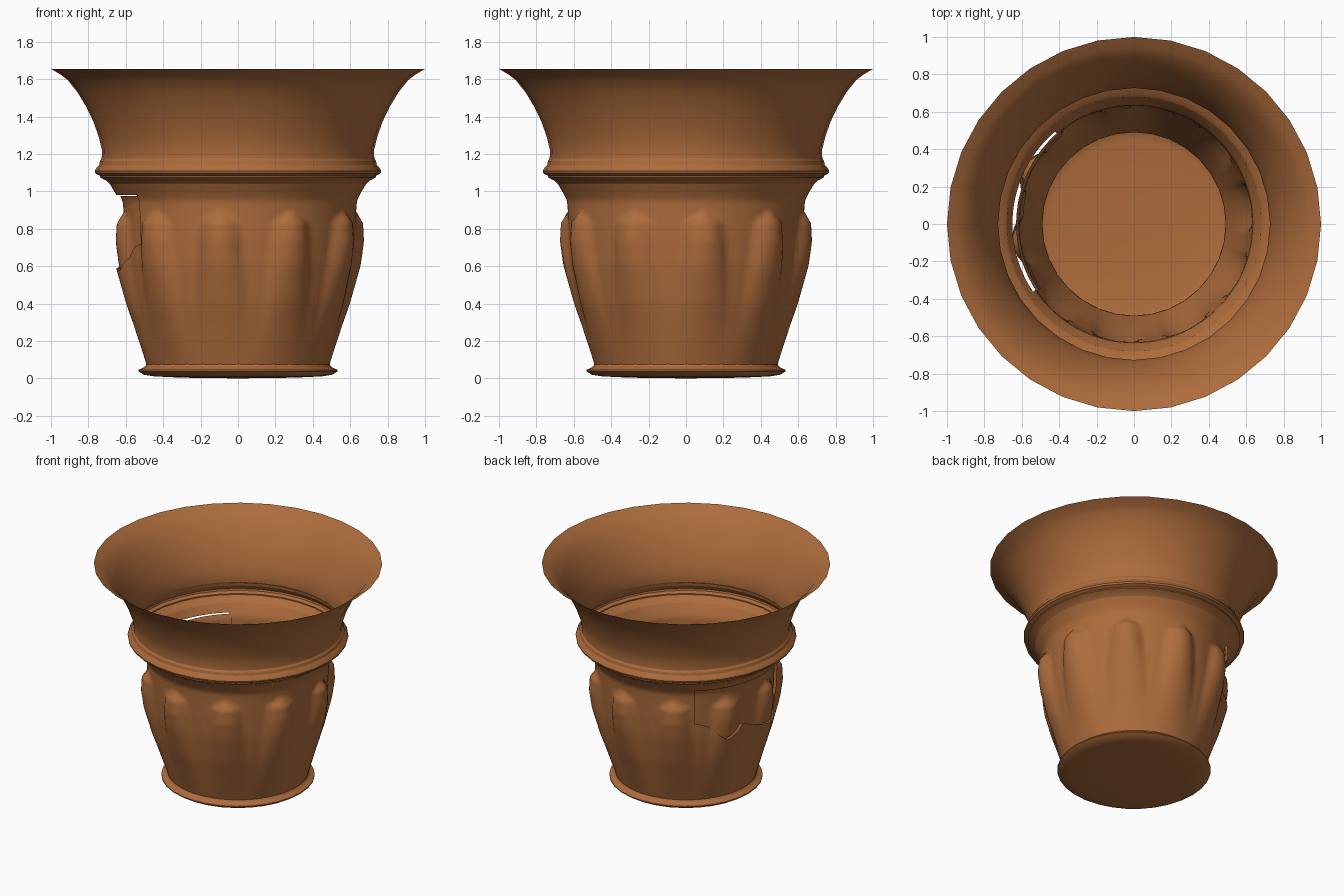
import bpy, bmesh, math

if "Cube" in bpy.data.objects:
    bpy.data.objects.remove(bpy.data.objects["Cube"])

clay = bpy.data.materials.new("terracotta")
clay.diffuse_color = (0.42, 0.15, 0.045, 1)
clay.use_nodes = True
clay.node_tree.nodes["Principled BSDF"].inputs["Base Color"].default_value = clay.diffuse_color


def lerp(pts, x):
    """Piecewise linear lookup in a list of (x, value) pairs."""
    if x <= pts[0][0]:
        return pts[0][1]
    for (a, va), (b, vb) in zip(pts, pts[1:]):
        if x <= b:
            return va + (vb - va) * (x - a) / (b - a)
    return pts[-1][1]


def make_object(name, bm, angle=30):
    me = bpy.data.meshes.new(name)
    bm.to_mesh(me)
    bm.free()
    ob = bpy.data.objects.new(name, me)
    bpy.context.collection.objects.link(ob)
    me.materials.append(clay)
    bpy.ops.object.select_all(action='DESELECT')
    ob.select_set(True)
    bpy.context.view_layer.objects.active = ob
    bpy.ops.object.shade_smooth_by_angle(angle=math.radians(angle))
    return ob


def lathe(name, profile, sides=32):
    bm = bmesh.new()
    vs = [bm.verts.new((r, 0, z)) for r, z in profile]
    es = [bm.edges.new(p) for p in zip(vs, vs[1:])]
    bmesh.ops.spin(bm, geom=vs + es, cent=(0, 0, 0), axis=(0, 0, 1),
                   angle=2 * math.pi, steps=sides, use_duplicate=False)
    bmesh.ops.remove_doubles(bm, verts=bm.verts, dist=1e-4)
    bmesh.ops.recalc_face_normals(bm, faces=bm.faces)
    return make_object(name, bm)


# Wall: plain radius, leaf bulge height, leaf half width (degrees) by height
WALL = [(0.075, 0.49), (0.2, 0.525), (0.4, 0.578), (0.6, 0.613), (0.75, 0.625),
        (0.9, 0.632), (0.95, 0.636), (0.98, 0.65), (1.04, 0.685)]
BULGE = [(0.1, 0), (0.3, 0.014), (0.5, 0.036), (0.62, 0.05), (0.73, 0.057),
         (0.83, 0.047), (0.865, 0.025), (0.89, 0.01), (0.9, 0)]
WIDTH = [(0.1, 15), (0.5, 13), (0.7, 11), (0.835, 9.3), (0.89, 1.5), (0.9, 0.5)]
# Lower edge of the broken piece by angle
CRACK = [(120, 0.65), (131, 0.72), (139, 0.69), (151, 0.58), (163, 0.66),
         (178, 0.60), (193, 0.575), (205, 0.69), (213, 0.72), (225, 0.65)]
TOP, COLS = 0.98, 160
FIRST, LAST = 58, 95          # columns covered by the broken piece


def wall_point(col, z):
    deg = col * 360 / COLS
    off = abs((deg - 9 + 18) % 36 - 18) / lerp(WIDTH, z)   # ten leaves
    r = lerp(WALL, z) + lerp(BULGE, z) * max(0, 1 - off * off)
    a = math.radians(deg)
    return r * math.cos(a), r * math.sin(a), z


def wall_band(bm, low, high, rows, cols):
    """Grid strip between two edge heights, each a function of angle."""
    grid = []
    for c in cols:
        d = (c % COLS) * 360 / COLS
        a, b = low(d), high(d)
        grid.append([bm.verts.new(wall_point(c, a + (b - a) * k / rows))
                     for k in range(rows + 1)])
    for p, q in zip(grid, grid[1:]):
        for k in range(rows):
            bm.faces.new((p[k], q[k], q[k + 1], p[k + 1]))


def crack(d):
    return lerp(CRACK, d)


# Main wall with the opening left out
bm = bmesh.new()
wall_band(bm, lambda d: 0.075, crack, 12, range(COLS + 1))
wall_band(bm, crack, lambda d: TOP, 20, range(LAST, COLS + FIRST + 1))
wall_band(bm, lambda d: TOP, lambda d: 1.04, 2, range(COLS + 1))
bmesh.ops.remove_doubles(bm, verts=bm.verts, dist=1e-4)
make_object("leafy_wall", bm, 35)

# Broken piece, pushed slightly inwards
bm = bmesh.new()
wall_band(bm, crack, lambda d: TOP, 20, range(FIRST, LAST + 1))
make_object("broken_piece", bm, 35).location = (0.02, 0, -0.004)

# Base, moulding and flared rim
lathe("base", [(0, 0), (0.3, 0.004), (0.45, 0.011), (0.505, 0.02), (0.532, 0.038),
               (0.532, 0.046), (0.505, 0.058), (0.495, 0.066), (0.49, 0.078)])
lathe("moulding", [(0.683, 1.038), (0.70, 1.055), (0.738, 1.075), (0.738, 1.083),
                   (0.762, 1.095), (0.766, 1.108), (0.757, 1.125),
                   (0.742, 1.142), (0.738, 1.162)])
lathe("flared_rim", [(0.738, 1.162), (0.729, 1.175), (0.727, 1.22), (0.744, 1.29),
                     (0.772, 1.37), (0.81, 1.45), (0.858, 1.53), (0.91, 1.595),
                     (0.945, 1.622), (1.0, 1.655)])
